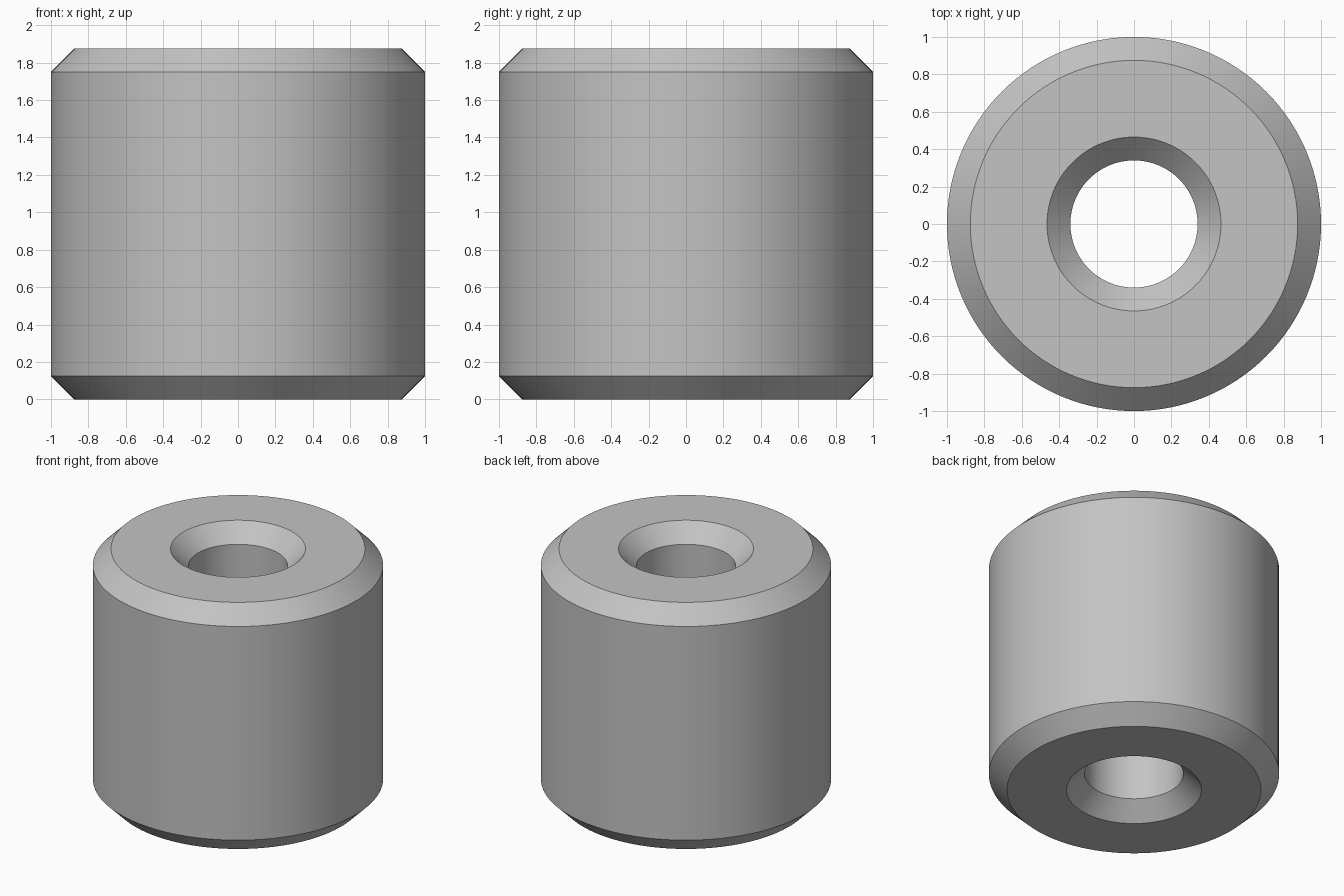
import bpy
import bmesh
import math
from mathutils import Matrix, Vector

cube = bpy.data.objects.get("Cube")
if cube:
    bpy.data.objects.remove(cube, do_unlink=True)

# Plain grey metal
grey = bpy.data.materials.new("grey_metal")
grey.use_nodes = True
color = (0.55, 0.55, 0.55, 1)
grey.diffuse_color = color
grey.node_tree.nodes["Principled BSDF"].inputs["Base Color"].default_value = color

# Bushing dimensions
HEIGHT, OUTER, BORE, CHAMFER, SIDES = 1.875, 1.0, 0.34, 0.125, 128

# Half section: outer wall and bore, chamfered at both ends
section = [
    (OUTER - CHAMFER, 0), (OUTER, CHAMFER),
    (OUTER, HEIGHT - CHAMFER), (OUTER - CHAMFER, HEIGHT),
    (BORE + CHAMFER, HEIGHT), (BORE, HEIGHT - CHAMFER),
    (BORE, CHAMFER), (BORE + CHAMFER, 0),
]

# Revolve the section around the vertical axis
bm = bmesh.new()
rings = []
for i in range(SIDES):
    turn = Matrix.Rotation(math.tau * i / SIDES, 3, "Z")
    rings.append([bm.verts.new(turn @ Vector((r, 0, z))) for r, z in section])
for i, ring in enumerate(rings):
    following = rings[(i + 1) % SIDES]
    for j in range(len(section)):
        k = (j + 1) % len(section)
        bm.faces.new((ring[j], following[j], following[k], ring[k]))
bmesh.ops.recalc_face_normals(bm, faces=bm.faces)

mesh = bpy.data.meshes.new("bushing")
bm.to_mesh(mesh)
bm.free()
mesh.materials.append(grey)
bushing = bpy.data.objects.new("bushing", mesh)
bpy.context.collection.objects.link(bushing)

# Smooth round walls with crisp chamfer edges
bpy.ops.object.select_all(action="DESELECT")
bushing.select_set(True)
bpy.context.view_layer.objects.active = bushing
bpy.ops.object.shade_smooth_by_angle(angle=math.radians(30))
